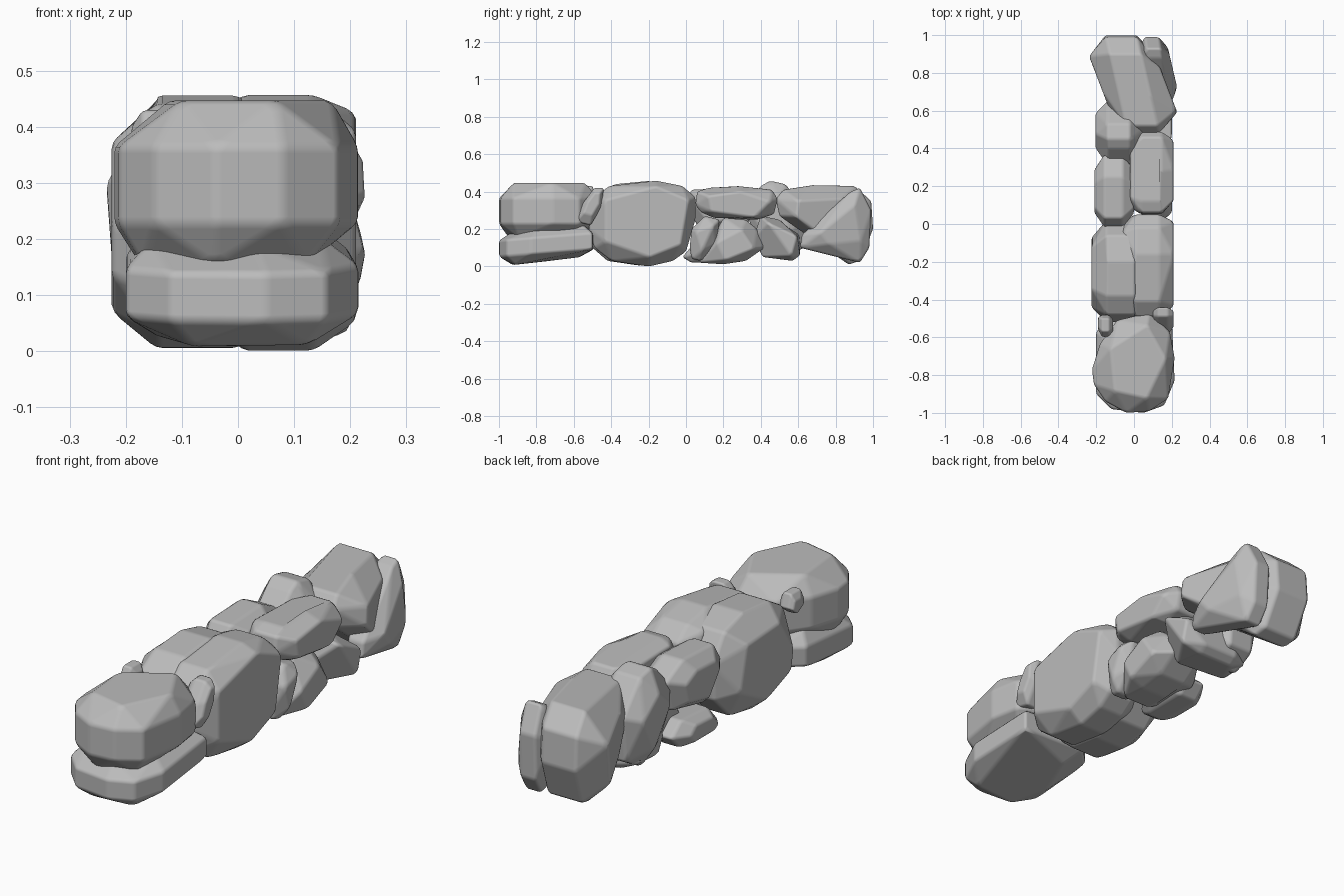
import bpy, bmesh, random
from mathutils import Vector

if "Cube" in bpy.data.objects:
    bpy.data.objects.remove(bpy.data.objects["Cube"], do_unlink=True)

stone = bpy.data.materials.new("grey stone")
stone.use_nodes = True
stone.diffuse_color = (0.5, 0.5, 0.5, 1)
stone.node_tree.nodes["Principled BSDF"].inputs["Base Color"].default_value = (0.5, 0.5, 0.5, 1)
rng = random.Random(4)


def rock(name, axis, lo, hi, profile, end=0.6, lean=0.0, bevel=0.012):
    """Chipped boulder: a profile swept along x or z, narrowed at both ends.
    Lean slides the sweep along its axis in proportion to y."""
    k = "xyz".index(axis)
    along_y = 0 if axis == "x" else 1
    centre = sum((Vector(p) for p in profile), Vector((0, 0))) / len(profile)
    bm = bmesh.new()
    for t, scale in ((0, end), (0.25, 1), (0.72, 1), (1, end)):
        shift = Vector((rng.uniform(-1, 1), rng.uniform(-1, 1))) * 0.015 * (scale < 1)
        for i, p in enumerate(profile):
            # end rings keep every other corner, giving broad facets
            if scale < 1 and (i + (t > 0)) % 2 and len(profile) > 6:
                continue
            q = list(centre + (Vector(p) - centre) * scale + shift)
            q.insert(k, lo + (hi - lo) * t + lean * (p[along_y] - centre[along_y]))
            bm.verts.new(q)
    hull = bmesh.ops.convex_hull(bm, input=bm.verts)
    loose = set(hull["geom_interior"]) | set(hull["geom_unused"])
    bmesh.ops.delete(bm, geom=[v for v in loose if isinstance(v, bmesh.types.BMVert)], context="VERTS")
    # merge nearly coplanar triangles into facets, then round their edges
    bmesh.ops.dissolve_limit(bm, angle_limit=0.2, verts=bm.verts, edges=bm.edges)
    bmesh.ops.recalc_face_normals(bm, faces=bm.faces)
    mesh = bpy.data.meshes.new(name)
    bm.to_mesh(mesh)
    bm.free()
    mesh.shade_smooth()
    mesh.materials.append(stone)
    obj = bpy.data.objects.new(name, mesh)
    bpy.context.collection.objects.link(obj)
    mod = obj.modifiers.new("worn edges", "BEVEL")
    mod.width = bevel
    mod.segments = 2
    mod.limit_method = "ANGLE"
    mod.angle_limit = 0.15
    mod.harden_normals = True


# Front end
rock("front_cap_rock", "z", .155, .447,
     [(-.222, -.77), (-.18, -.635), (-.09, -.51), (.08, -.47), (.19, -.57), (.215, -.71),
      (.18, -.925), (.08, -.99), (-.04, -1), (-.15, -.94), (-.212, -.85)], end=.74)
rock("front_base_rock", "z", .025, .21,
     [(-.21, -.75), (-.2, -.9), (-.12, -.98), (.05, -1), (.16, -.96), (.215, -.83),
      (.222, -.65), (.2, -.5), (-.12, -.49), (-.2, -.57)], end=.72, lean=.08)
rock("right_wedge_pebble", "x", .1, .21,
     [(-.59, .24), (-.55, .34), (-.49, .42), (-.44, .42), (-.45, .32), (-.51, .22)], bevel=.01)
rock("left_wedge_pebble", "x", -.19, -.11,
     [(-.6, .37), (-.57, .43), (-.5, .43), (-.48, .37), (-.53, .33)], bevel=.008)

# Two large slabs side by side
rock("right_slab", "x", -.06, .21,
     [(-.52, .2), (-.49, .37), (-.41, .43), (-.16, .458), (-.02, .43), (.05, .37),
      (.05, .25), (0, .08), (-.07, .03), (-.2, 0), (-.4, .03), (-.49, .1)], end=.82)
rock("left_slab", "x", -.225, .09,
     [(-.52, .22), (-.48, .38), (-.38, .44), (-.2, .457), (-.06, .42), (.02, .3),
      (.01, .14), (-.1, .03), (-.25, .005), (-.42, .03), (-.5, .1)], end=.7)

# Middle course
rock("right_upper_rock", "x", -.02, .21,
     [(.05, .33), (.06, .4), (.12, .42), (.28, .43), (.46, .41), (.49, .36),
      (.47, .28), (.38, .25), (.15, .26), (.08, .29)], end=.76)
rock("left_upper_rock", "x", -.21, 0,
     [(-.02, .33), (.03, .41), (.25, .42), (.37, .36), (.33, .22), (.1, .17)], end=.6)
rock("left_tall_rock", "x", -.205, .05,
     [(.31, .33), (.4, .43), (.45, .458), (.53, .44), (.65, .3), (.63, .1),
      (.52, .04), (.38, .12)], end=.55)
rock("left_base_rock", "x", -.19, 0,
     [(-.02, .05), (.05, .13), (.24, .14), (.31, .08), (.25, .02), (.03, .02)])
rock("right_narrow_rock", "x", .04, .2,
     [(.02, .1), (.03, .2), (.1, .27), (.18, .25), (.16, .12), (.08, .03), (.03, .04)])
rock("right_base_rock", "x", -.09, .2,
     [(.07, .02), (.13, .15), (.2, .26), (.32, .25), (.38, .2), (.42, .1),
      (.32, .03), (.2, .012)], end=.68)
rock("right_back_base_rock", "x", -.16, .2,
     [(.36, .15), (.4, .27), (.5, .25), (.61, .17), (.61, .06), (.57, .03), (.41, .05)], end=.75)

# Back end
rock("back_large_rock", "x", -.185, .17,
     [(.48, .36), (.52, .41), (.68, .435), (.9, .43), (.99, .35), (1, .2),
      (.93, .03), (.87, .01), (.72, .12), (.5, .27)], end=.6, lean=-.23)
rock("back_corner_rock", "x", .04, .2,
     [(.61, .1), (.62, .17), (.88, .4), (.93, .42), (.99, .3), (.98, .1),
      (.93, .02), (.7, .07)], end=.6, lean=-.14)
